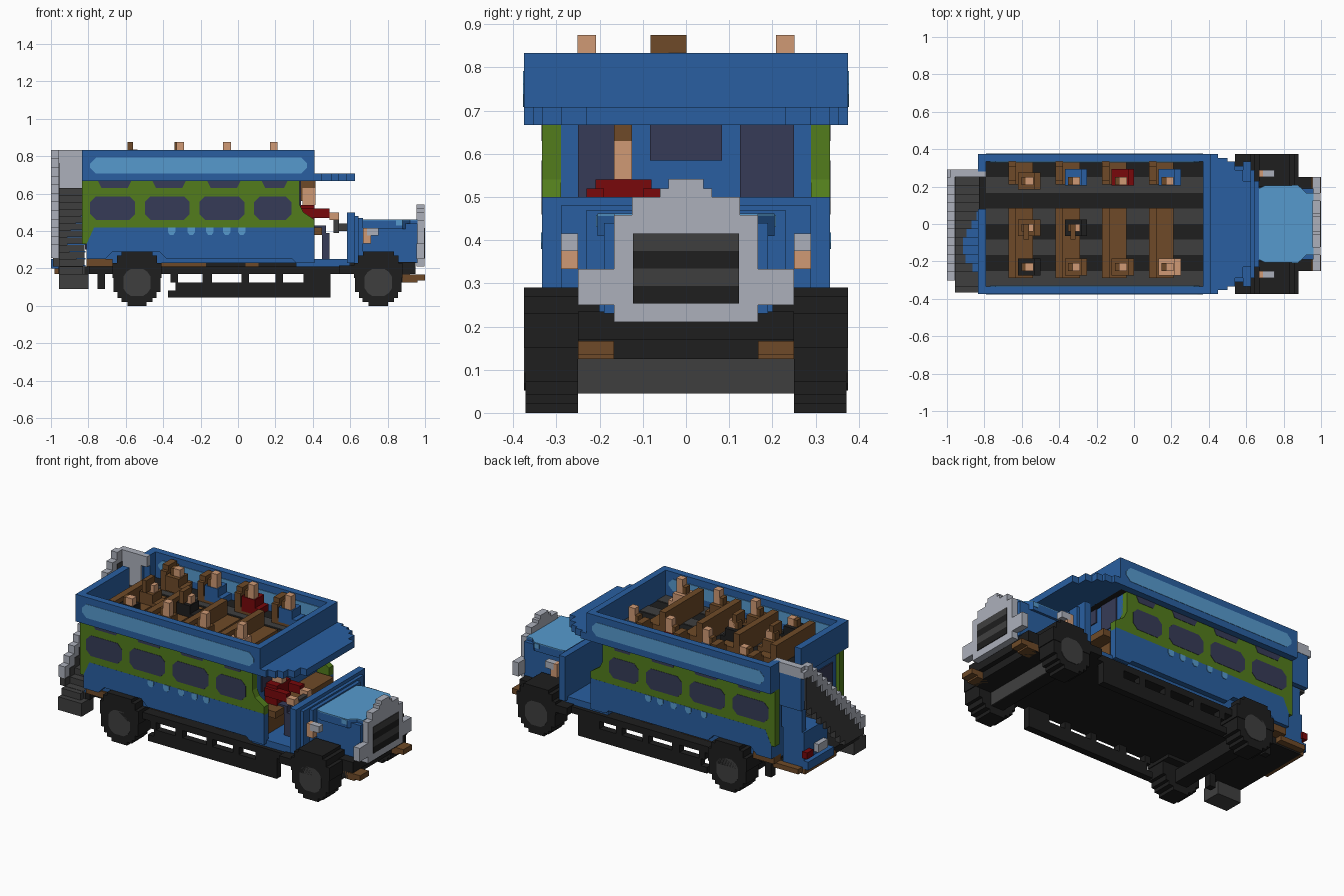
import bpy, bmesh

if "Cube" in bpy.data.objects:
    bpy.data.objects.remove(bpy.data.objects["Cube"])

V = 1 / 48  # block size


def material(name, hexcode):
    srgb = [int(hexcode[i:i + 2], 16) / 255 for i in (0, 2, 4)]
    col = [c / 12.92 if c <= 0.04045 else ((c + 0.055) / 1.055) ** 2.4 for c in srgb] + [1]
    m = bpy.data.materials.new(name)
    m.use_nodes = True
    m.diffuse_color = col
    m.node_tree.nodes["Principled BSDF"].inputs["Base Color"].default_value = col
    return m


BLUE = material("body blue", "295FA1")
SKY = material("light blue", "569ACE")
GREEN = material("panel green", "527C1C")
GLASS = material("dark glass", "363B57")
BLACK = material("chassis black", "1E1E1E")
GREY = material("dark grey", "3F3F3F")
SILVER = material("silver grey", "ACB0BB")
BROWN = material("wood brown", "6E4A28")
SKIN = material("skin tan", "D09A75")
RED = material("red", "78080B")


def add_prism(bm, pts, axis, a, b):
    """Extrude a 2D outline along an axis from a to b."""
    def place(p, t):
        return {"x": (t, p[0], p[1]), "y": (p[0], t, p[1]), "z": (p[0], p[1], t)}[axis]
    lo = [bm.verts.new(place(p, a)) for p in pts]
    hi = [bm.verts.new(place(p, b)) for p in pts]
    bm.faces.new(lo)
    bm.faces.new(hi)
    for i in range(len(pts)):
        j = (i + 1) % len(pts)
        bm.faces.new((lo[i], lo[j], hi[j], hi[i]))


def finish(name, bm, mat):
    bmesh.ops.recalc_face_normals(bm, faces=bm.faces)
    me = bpy.data.meshes.new(name)
    bm.to_mesh(me)
    bm.free()
    me.materials.append(mat)
    ob = bpy.data.objects.new(name, me)
    bpy.context.scene.collection.objects.link(ob)


def prism(name, pts, axis, a, b, mat, mirror=False):
    bm = bmesh.new()
    add_prism(bm, pts, axis, a, b)
    if mirror:
        add_prism(bm, pts, axis, -a, -b)
    finish(name, bm, mat)


def boxes(name, items, mat, mirror=False):
    """Each item is x0, x1, y0, y1, z0, z1; mirror repeats it across y."""
    bm = bmesh.new()
    for x0, x1, y0, y1, z0, z1 in items:
        for s in ((1, -1) if mirror else (1,)):
            add_prism(bm, [(x0, y0 * s), (x1, y0 * s), (x1, y1 * s), (x0, y1 * s)], "z", z0, z1)
    finish(name, bm, mat)


def chamfered(x0, x1, z0, z1, c):
    return [(x0 + c, z0), (x1 - c, z0), (x1, z0 + c), (x1, z1 - c),
            (x1 - c, z1), (x0 + c, z1), (x0, z1 - c), (x0, z0 + c)]


def stepped_disc(cx, cz, quarter):
    """Blocky disc from the corner points of one quarter."""
    q = [(x * V, z * V) for x, z in quarter]
    r = q[::-1]
    pts = q + [(-x, z) for x, z in r] + [(-x, -z) for x, z in q] + [(x, -z) for x, z in r]
    return [(cx + x, cz + z) for x, z in pts]


# Lower deck: core, green side panels, skirt
boxes("lower_body", [(-0.81, 0.31, -0.30, 0.30, 0.23, 0.665)], BLUE)
prism("side_panel", [(-0.833, 0.33), (-0.80, 0.33), (-0.77, 0.41), (0.41, 0.41), (0.41, 0.46), (0.35, 0.50),
                     (0.33, 0.54), (0.33, 0.67), (-0.833, 0.67)], "y", 0.29, 0.333, GREEN, True)
prism("side_skirt", [(-0.81, 0.25), (-0.71, 0.25), (-0.67, 0.29), (-0.42, 0.29), (-0.38, 0.25),
                     (0.29, 0.25), (0.31, 0.23), (0.41, 0.23), (0.41, 0.418), (-0.77, 0.418), (-0.81, 0.33)],
      "y", 0.29, 0.3335, BLUE, True)
for i in range(4):
    x = -0.79 + 0.292 * i
    w = 0.24 if i < 3 else 0.20
    prism("side_window", chamfered(x, x + w, 0.46, 0.585, 0.03), "y", 0.33, 0.335, GLASS, True)
    prism("vent_window", [(x + 0.04, 0.67), (x + 0.06, 0.63), (x + w - 0.04, 0.63), (x + w - 0.02, 0.67)],
          "y", 0.33, 0.335, GLASS, True)
for x in (-0.375, -0.27, -0.17, -0.08, 0.0):
    prism("side_spot", [(x, 0.418), (x, 0.395), (x + 0.01, 0.38), (x + 0.03, 0.38), (x + 0.04, 0.395),
                        (x + 0.04, 0.418)], "y", 0.33, 0.336, SKY, True)

# Front bulkhead with windows, and rear doorway
boxes("front_bulkhead", [(0.29, 0.33, -0.30, 0.30, 0.25, 0.67)], BLUE)
boxes("bulkhead_window", [(0.33, 0.336, -0.083, 0.083, 0.585, 0.667), (0.33, 0.336, 0.125, 0.25, 0.5, 0.667),
                          (0.33, 0.336, -0.25, -0.125, 0.5, 0.667)], GLASS)
boxes("rear_window", [(-0.818, -0.81, -0.25, -0.04, 0.3, 0.62)], GLASS)

# Open upper deck: walls, floor boards, side stripes
boxes("upper_wall", [(-0.833, 0.41, 0.333, 0.375, 0.667, 0.833)], BLUE, True)
boxes("upper_end_wall", [(0.37, 0.41, -0.34, 0.34, 0.667, 0.833), (-0.833, -0.79, -0.34, 0.08, 0.667, 0.833),
                         (-0.833, -0.79, 0.28, 0.34, 0.667, 0.833)], BLUE)
prism("upper_stripe", chamfered(-0.79, 0.37, 0.708, 0.792, 0.03), "y", 0.37, 0.377, SKY, True)
prism("inner_stripe", chamfered(-0.77, 0.35, 0.72, 0.792, 0.03), "y", 0.329, 0.338, SKY, True)
boxes("upper_floor", [(-0.83, 0.39, -0.335, 0.335, 0.667, 0.677)], BLACK)
boxes("floor_board", [(-0.79, 0.37, y, y + 0.083, 0.67, 0.682)
                      for y in (-0.333, -0.167, 0, 0.167)], GREY)

# Canopy over the cab
prism("cab_canopy", [(0.37, -0.375), (0.45, -0.375), (0.45, -0.354), (0.50, -0.354), (0.50, -0.333), (0.54, -0.333),
                     (0.54, -0.29), (0.583, -0.29), (0.583, -0.23), (0.625, -0.23), (0.625, 0.23), (0.583, 0.23),
                     (0.583, 0.29), (0.54, 0.29), (0.54, 0.333), (0.50, 0.333), (0.50, 0.354), (0.45, 0.354),
                     (0.45, 0.375), (0.37, 0.375)], "z", 0.667, 0.708, BLUE)

# Upper benches, with tall backs towards the rear
for i in range(4):
    x = -0.67 + 0.25 * i
    boxes("bench", [(x, x + 0.13, -0.29, 0.085, 0.68, 0.72), (x, x + 0.04, -0.29, 0.085, 0.68, 0.81),
                    (x, x + 0.13, 0.21, 0.333, 0.68, 0.72), (x, x + 0.04, 0.21, 0.333, 0.68, 0.80),
                    (x, x + 0.04, 0.23, 0.31, 0.80, 0.83)], BROWN)

# Passengers: x, y, clothing; the middle row has tall hair
for x, y, cloth in ((-0.56, -0.02, BROWN), (-0.56, -0.23, BLACK), (-0.56, 0.23, BROWN), (-0.31, -0.02, BLACK),
                    (-0.31, -0.23, BROWN), (-0.31, 0.25, BLUE), (-0.06, -0.23, BROWN), (-0.06, 0.25, RED),
                    (0.19, -0.23, SKIN), (0.19, 0.25, BLUE)):
    tall = abs(y) < 0.1
    yh = max(-0.23, min(0.23, y))
    head_top = 0.835 if tall or x < -0.5 else 0.875
    boxes("passenger_body", [(x - 0.06, x + 0.03, y - 0.045, y + 0.045, 0.70, 0.79),
                             (x, x + 0.06, y - 0.045, y + 0.045, 0.70, 0.74)], cloth)
    boxes("passenger_head", [(x - 0.02, x + 0.022, yh - 0.021, yh + 0.021, 0.79, head_top)], SKIN)
    boxes("passenger_hair", [(x - 0.042, x - 0.02, yh - 0.021, yh + 0.021, 0.79, 0.833)], BROWN)
    if tall:
        boxes("passenger_bun", [(x - 0.03, x - 0.002, y - 0.062, y + 0.021, 0.80, 0.875)], BROWN)

# Driver and cab
boxes("cab_floor", [(0.31, 0.60, -0.31, 0.31, 0.21, 0.25)], BLUE)
boxes("driver_seat", [(0.33, 0.45, -0.28, 0.28, 0.38, 0.42), (0.33, 0.37, -0.24, 0.24, 0.25, 0.38)], BROWN)
boxes("driver_torso", [(0.33, 0.41, -0.21, -0.08, 0.42, 0.54), (0.34, 0.49, -0.23, -0.19, 0.47, 0.52),
                       (0.34, 0.49, -0.10, -0.06, 0.47, 0.52)], RED)
boxes("driver_legs", [(0.40, 0.47, -0.20, -0.16, 0.39, 0.43), (0.40, 0.47, -0.13, -0.09, 0.39, 0.43),
                      (0.45, 0.49, -0.20, -0.16, 0.25, 0.39), (0.45, 0.49, -0.13, -0.09, 0.25, 0.39)], GLASS)
boxes("driver_hands", [(0.49, 0.54, -0.23, -0.19, 0.46, 0.50), (0.49, 0.54, -0.10, -0.06, 0.46, 0.50)], SKIN)
boxes("driver_head", [(0.345, 0.415, -0.167, -0.125, 0.54, 0.63)], SKIN)
boxes("driver_hair", [(0.335, 0.415, -0.167, -0.125, 0.63, 0.667), (0.335, 0.345, -0.167, -0.125, 0.56, 0.63)], BROWN)
boxes("steering_wheel", [(0.51, 0.54, -0.19, -0.10, 0.39, 0.48), (0.54, 0.59, -0.16, -0.13, 0.40, 0.44)], GREY)

# Cowl, bonnet and radiator
boxes("cowl", [(0.583, 0.625, -0.333, 0.333, 0.23, 0.50), (0.625, 0.645, -0.29, 0.29, 0.23, 0.48),
               (0.645, 0.667, -0.23, 0.23, 0.23, 0.47)], BLUE)
boxes("bonnet", [(0.65, 0.96, -0.19, 0.19, 0.23, 0.44)], BLUE)
outline = [(0.667, 0.19), (0.70, 0.205), (0.88, 0.205), (0.92, 0.167), (0.96, 0.167)]
outline = outline + [(x, -y) for x, y in outline[::-1]]
prism("bonnet_lid", outline, "z", 0.41, 0.456, BLUE)
prism("bonnet_top", outline, "z", 0.456, 0.462, SKY)
boxes("bonnet_badge", [(0.845, 0.88, 0.20, 0.208, 0.43, 0.458)], SKY, True)
half = [(0.167, 0.21), (0.167, 0.25), (0.25, 0.25), (0.25, 0.333), (0.167, 0.333), (0.167, 0.458),
        (0.125, 0.458), (0.125, 0.50), (0.06, 0.50), (0.06, 0.52), (0.04, 0.52), (0.04, 0.542)]
prism("radiator_surround", half + [(-y, z) for y, z in half[::-1]], "x", 0.955, 0.996, SILVER)
for k, mat in enumerate((BLACK, GREY, BLACK, GREY)):
    z = 0.253 + 0.0405 * k
    boxes("radiator_bar", [(0.99, 1.0, -0.123, 0.123, z, z + 0.0405)], mat)
boxes("lamp_body", [(0.667, 0.71, 0.25, 0.29, 0.333, 0.375), (0.667, 0.69, 0.25, 0.29, 0.375, 0.415)], SKIN, True)
boxes("lamp_glass", [(0.69, 0.75, 0.25, 0.29, 0.375, 0.415)], SILVER, True)
boxes("front_bumper", [(0.88, 0.96, 0.167, 0.25, 0.125, 0.167), (0.92, 1.0, 0.167, 0.25, 0.135, 0.167)], BROWN, True)

# Wheels and mudguards
TYRE = [(6, 2.5), (5, 2.5), (5, 4), (4, 4), (4, 5), (2.5, 5), (2.5, 6)]
HUB = [(3.5, 1.5), (2.7, 2.7), (1.5, 3.5)]
for cx in (-0.54, 0.75):
    prism("wheel", stepped_disc(cx, 0.125, TYRE), "y", 0.25, 0.372, BLACK, True)
    prism("wheel_hub", stepped_disc(cx, 0.125, HUB), "y", 0.37, 0.375, GREY, True)
    arch = [(0.13, 0.15), (0.13, 0.23), (0.108, 0.23), (0.108, 0.27), (0.083, 0.27), (0.083, 0.29)]
    prism("mudguard", [(cx + x, z) for x, z in arch] + [(cx - x, z) for x, z in arch[::-1]],
          "y", 0.2, 0.375, BLACK, True)
boxes("mudguard_tail", [(0.54, 0.63, 0.21, 0.375, 0.17, 0.215)], BLACK, True)
boxes("axle", [(x - 0.04, x + 0.04, -0.25, 0.25, 0.045, 0.125) for x in (-0.54, 0.75)], BLACK)
boxes("axle_cover", [(0.79, 0.795, -0.25, 0.25, 0.045, 0.125)], GREY)

# Chassis and open side rails
boxes("chassis", [(-0.80, 0.95, -0.25, 0.25, 0.17, 0.235), (0.63, 0.92, -0.25, 0.25, 0.125, 0.17)], BLACK)
boxes("running_board", [(-0.42, 0.62, 0.24, 0.333, 0.17, 0.21)], BLACK, True)
boxes("sill_gap", [(-0.17, 0.31, 0.24, 0.265, 0.21, 0.25)], BLACK, True)
boxes("sill", [(-0.81, -0.67, 0.24, 0.31, 0.21, 0.25), (-0.42, -0.17, 0.24, 0.27, 0.21, 0.25),
               (0.04, 0.11, 0.25, 0.27, 0.21, 0.25)], BROWN, True)
boxes("side_rail", [(-0.375, 0.495, 0.29, 0.333, 0.045, 0.083), (-0.333, 0.495, 0.29, 0.333, 0.083, 0.125)],
      BLACK, True)
boxes("rail_post", [(x, x + w, 0.29, 0.333, 0.125, 0.18)
                    for x, w in ((-0.36, 0.04), (-0.19, 0.05), (0.02, 0.04), (0.20, 0.04), (0.35, 0.145))], BLACK, True)
boxes("rear_spring", [(-0.75, -0.71, 0.21, 0.25, 0.09, 0.18)], BLACK, True)

# Rear platform and lights
boxes("rear_platform", [(-0.96, -0.79, -0.30, 0.25, 0.17, 0.21)], BLACK)
boxes("platform_edge", [(-0.96, -0.79, 0.25, 0.29, 0.18, 0.21), (-0.98, -0.96, -0.05, 0.25, 0.17, 0.20)], BROWN)
boxes("boarding_step", [(-0.958, -0.80, -0.365, -0.25, 0.09, 0.17), (-0.958, -0.83, -0.333, -0.25, 0.17, 0.21)], GREY)
boxes("rear_apron", [(-1.0, -0.96, 0.0, 0.25, 0.20, 0.25), (-0.97, -0.83, 0.02, 0.25, 0.21, 0.42),
                     (-0.958, -0.82, 0.21, 0.25, 0.42, 0.62)], BLUE)
boxes("rear_red_light", [(-1.0, -0.965, 0.20, 0.26, 0.27, 0.31)], RED)
boxes("rear_plate", [(-1.0, -0.965, 0.06, 0.15, 0.27, 0.32)], SILVER)

# Outside staircase descending across the rear, with its handrail
N = 12
treads, covers, stringer, rail = [], [], [], []
for i in range(N):
    y1 = 0.25 - 0.046 * i
    y0 = y1 - 0.046
    z = 0.63 - 0.038 * i
    top = 0.833 - 0.046 * i
    treads.append((-0.958, -0.82, y0, y1, z - 0.06, z))
    rail.append((-1.0, -0.958, y0, y1, max(0.25, top - 0.07), top))
    stringer.append((-0.99, -0.955, y0, y1, max(0.21, top - 0.27), max(0.25, top - 0.07)))
    if 0.12 > y1 > -0.26:
        reach = -0.80 - 0.115 * min(1, (0.14 - y1) / 0.2, (y0 + 0.34) / 0.15)
        covers.append((reach, -0.815, y0, y1, z - 0.002, z + 0.006))
boxes("stair_treads", treads, GREY)
boxes("stair_tread_covers", covers, BLUE)
boxes("stair_stringer", stringer, GREY)
boxes("stair_handrail", rail + [(-1.0, -0.79, 0.25, 0.292, 0.77, 0.81), (-0.98, -0.79, 0.25, 0.292, 0.81, 0.833),
                                (-0.98, -0.83, 0.25, 0.258, 0.62, 0.77)], SILVER)
boxes("stair_head_panel", [(-0.98, -0.83, 0.258, 0.29, 0.57, 0.77)], BLUE)
